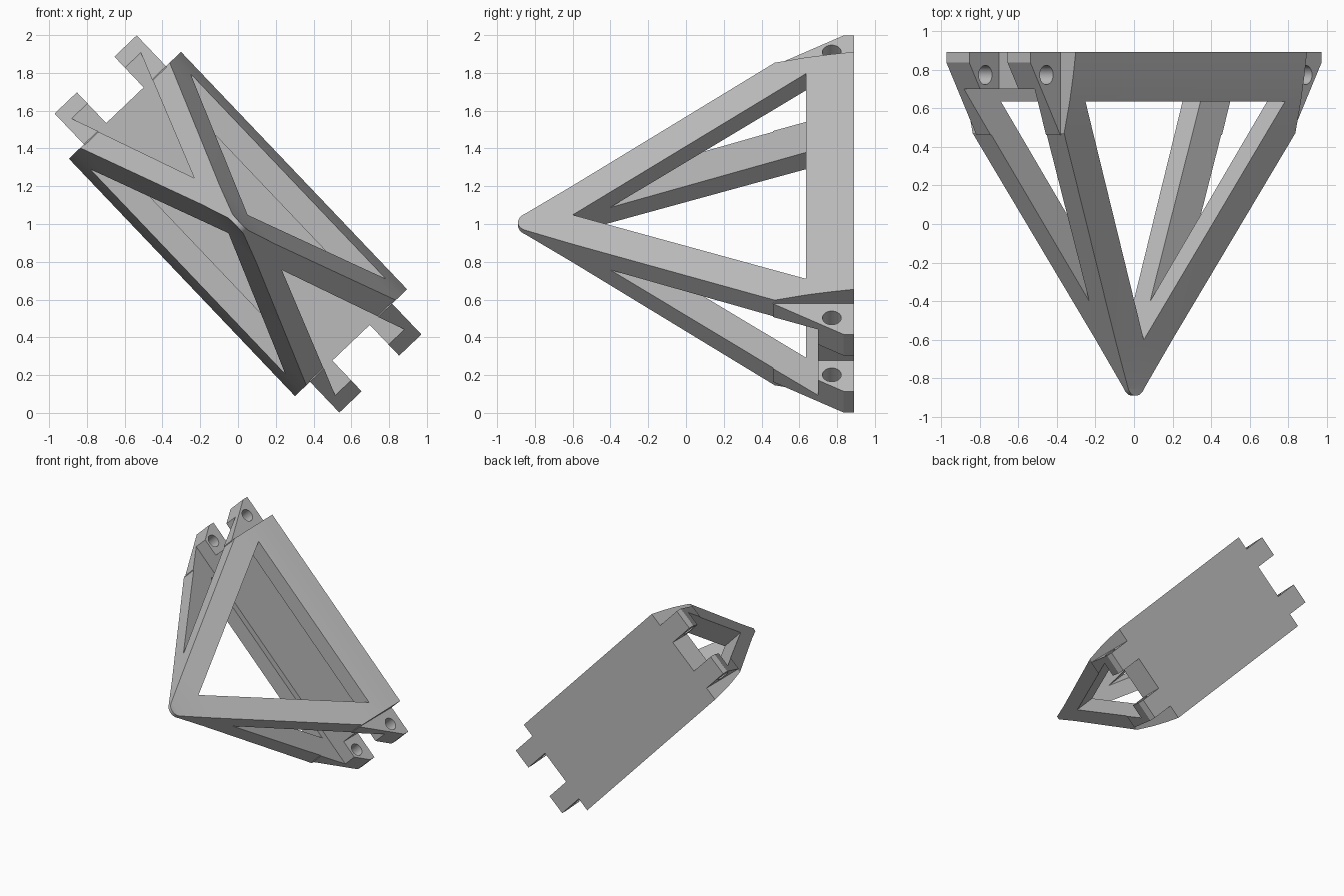
import bpy, bmesh, math

cube = bpy.data.objects.get("Cube")
if cube:
    bpy.data.objects.remove(cube, do_unlink=True)

grey = bpy.data.materials.new("plain grey")
grey.use_nodes = True
colour = (0.5, 0.5, 0.5, 1)
grey.diffuse_color = colour
grey.node_tree.nodes["Principled BSDF"].inputs["Base Color"].default_value = colour

BACK = 0.89


def prism(name, outline, axis, lo, hi):
    """Extrude an outline of (across, y) points along local x or z."""
    def place(p, d):
        return (p[0], p[1], d) if axis == "z" else (d, p[1], p[0])
    bm = bmesh.new()
    face = bm.faces.new([bm.verts.new(place(p, lo)) for p in outline])
    side = bmesh.ops.extrude_face_region(bm, geom=[face])
    moved = [g for g in side["geom"] if isinstance(g, bmesh.types.BMVert)]
    step = (0, 0, hi - lo) if axis == "z" else (hi - lo, 0, 0)
    bmesh.ops.translate(bm, verts=moved, vec=step)
    bmesh.ops.recalc_face_normals(bm, faces=bm.faces)
    mesh = bpy.data.meshes.new(name)
    bm.to_mesh(mesh)
    bm.free()
    mesh.materials.append(grey)
    obj = bpy.data.objects.new(name, mesh)
    bpy.context.collection.objects.link(obj)
    return obj


def mirrored(half):
    """Close a half outline by mirroring it across the middle."""
    return half + [(-a, y) for a, y in reversed(half)]


def combine(target, tool, operation):
    """Apply a boolean and discard the tool."""
    mod = target.modifiers.new("boolean", "BOOLEAN")
    mod.operation, mod.object, mod.solver = operation, tool, "EXACT"
    bpy.context.view_layer.objects.active = target
    bpy.ops.object.modifier_apply(modifier=mod.name)
    bpy.data.objects.remove(tool, do_unlink=True)


# Long outline: straight ends, sloping legs and a rounded tip
END, SHOULDER, TIP, RADIUS = 0.868, 0.47, -0.95, 0.066
lean = math.atan(END / (SHOULDER - TIP))
centre = TIP + RADIUS / math.sin(lean)
long_half = [(END, BACK), (END, SHOULDER)]
for i in range(7):
    t = lean + (math.pi / 2 - lean) * i / 6.5
    long_half.append((RADIUS * math.cos(t), centre - RADIUS * math.sin(t)))
frame = prism("pyramid_frame", mirrored(long_half), "z", -0.6, 0.6)

# Narrow outline: gently curved flanks tapering to the tip
narrow_half = [(0.41, BACK), (0.392, 0.77), (0.367, 0.635), (0.327, SHOULDER),
               (0.07, -0.6), (0.016, -0.85), (0.008, -0.95)]
combine(frame, prism("taper", mirrored(narrow_half), "x", -1, 1), "INTERSECT")

# Four hinge lugs
for s in (-1, 1):
    for lo, hi in ((0.137, 0.3), (-0.3, -0.137)):
        lug = [(0.8, BACK), (1.093, BACK), (1.093, 0.835), (END, 0.46), (0.8, 0.46)]
        combine(frame, prism("hinge_lug", [(s * a, y) for a, y in lug], "z", lo, hi), "UNION")

# Triangular windows through the long sides and through the ends
window = [(0.75, 0.635), (-0.75, 0.635), (0, -0.6)]
combine(frame, prism("side_window", window, "z", -1, 1), "DIFFERENCE")
window = [(0.253, 0.7), (-0.253, 0.7), (0, -0.4)]
combine(frame, prism("end_window", window, "x", -2, 2), "DIFFERENCE")

# Pin holes through the lugs
for s in (-1, 1):
    ring = [(s * 0.972 + 0.05 * math.cos(math.tau * i / 32),
             0.772 + 0.05 * math.sin(math.tau * i / 32)) for i in range(32)]
    combine(frame, prism("pin_hole", ring, "z", -0.5, 0.5), "DIFFERENCE")

# Tilt the whole frame on its point
frame.rotation_euler = (0, math.radians(46.4), 0)
frame.location = (0, 0, 1)
bpy.ops.object.select_all(action="DESELECT")
frame.select_set(True)
bpy.context.view_layer.objects.active = frame
bpy.ops.object.shade_smooth_by_angle(angle=math.radians(20))
